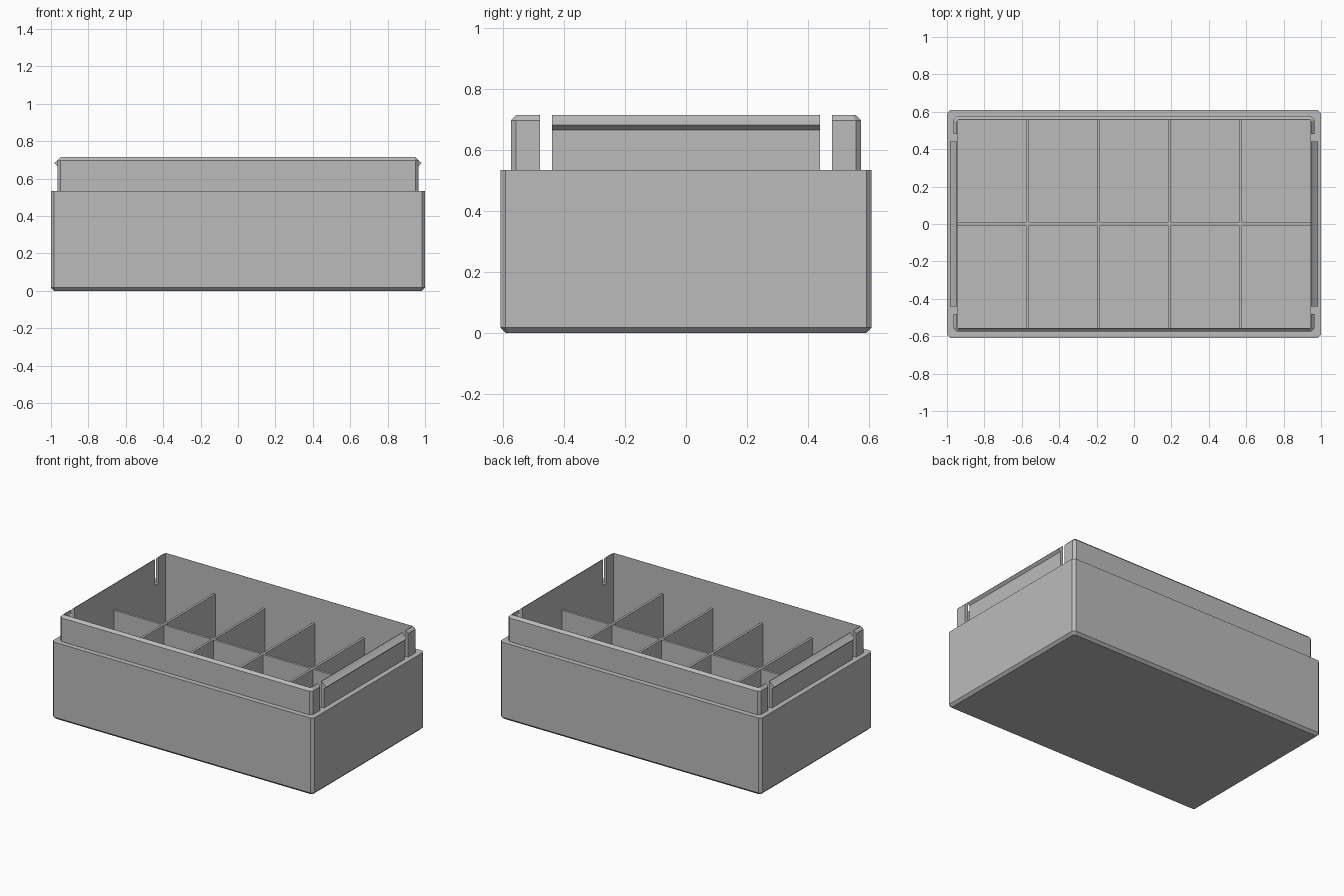
import bpy
import bmesh

cube = bpy.data.objects.get("Cube")
if cube:
    bpy.data.objects.remove(cube, do_unlink=True)

grey = bpy.data.materials.new("plain grey")
grey.use_nodes = True
GREY = (0.5, 0.5, 0.5, 1)
grey.diffuse_color = GREY
grey.node_tree.nodes["Principled BSDF"].inputs["Base Color"].default_value = GREY

RIM, TOP, FLOOR = 0.535, 0.715, 0.04      # heights
IN_X, IN_Y = 0.943, 0.556                 # cavity half sizes
LIP_X, LIP_Y = 0.965, 0.575               # lip half sizes
CH = 0.017                                # chamfer


def make(name, bm):
    bmesh.ops.recalc_face_normals(bm, faces=bm.faces)
    mesh = bpy.data.meshes.new(name)
    bm.to_mesh(mesh)
    bm.free()
    mesh.materials.append(grey)
    obj = bpy.data.objects.new(name, mesh)
    bpy.context.collection.objects.link(obj)
    return obj


def loft(name, loops):
    """Skin a stack of point loops and cap both ends."""
    bm = bmesh.new()
    rings = [[bm.verts.new(p) for p in loop] for loop in loops]
    n = len(rings[0])
    for a, b in zip(rings, rings[1:]):
        for i in range(n):
            j = (i + 1) % n
            bm.faces.new((a[i], a[j], b[j], b[i]))
    bm.faces.new(rings[0][::-1])
    bm.faces.new(rings[-1])
    return make(name, bm)


def octagon(x, y, z, c=CH):
    """Rectangle with cut corners."""
    corner = [(x - c, -y), (x, c - y), (x, y - c), (x - c, y)]
    return [(px, py, z) for px, py in corner] + [(-px, -py, z) for px, py in corner]


def box(name, x0, x1, y0, y1, z0, z1):
    return loft(name, [[(x0, y0, z), (x1, y0, z), (x1, y1, z), (x0, y1, z)]
                       for z in (z0, z1)])


def cut(target, cutter):
    cutter.hide_render = True
    mod = target.modifiers.new("cut", 'BOOLEAN')
    mod.operation = 'DIFFERENCE'
    mod.solver = 'EXACT'
    mod.object = cutter
    bpy.context.view_layer.objects.active = target
    bpy.ops.object.modifier_apply(modifier=mod.name)
    bpy.data.objects.remove(cutter, do_unlink=True)


# Box body with stepped lip
body = loft("box_body", [
    octagon(1 - CH, 0.61 - CH, 0, 0.01),
    octagon(1, 0.61, CH),
    octagon(1, 0.61, RIM),
    octagon(LIP_X, LIP_Y, RIM),
    octagon(LIP_X, LIP_Y, TOP - CH),
    octagon(LIP_X - CH, LIP_Y - CH, TOP, 0.01),
])
cut(body, box("cavity_cutter", -IN_X, IN_X, -IN_Y, IN_Y, FLOOR, 1))

# Slots that free the side latches
for sx in (-1, 1):
    for sy in (-1, 1):
        xs = sorted((sx * 0.9, sx * 1.1))
        ys = sorted((sy * 0.44, sy * 0.48))
        cut(body, box("slot_cutter", *xs, *ys, RIM, 1))

# Snap ridges on the latches
profile = [(0.955, 0.667), (LIP_X, 0.667), (0.983, 0.683), (LIP_X, 0.698), (0.955, 0.698)]
for side, s in (("left", 1), ("right", -1)):
    loft(side + "_latch_ridge", [[(s * x, y, z) for x, z in profile] for y in (-0.44, 0.44)])

# Compartment dividers
T = 0.008
box("long_divider", -IN_X, IN_X, -T, T, FLOOR, RIM)
for i in range(4):
    x = (i - 1.5) * 0.38
    box("cross_divider_%d" % (i + 1), x - T, x + T, -IN_Y, IN_Y, FLOOR, RIM - 0.0005)
